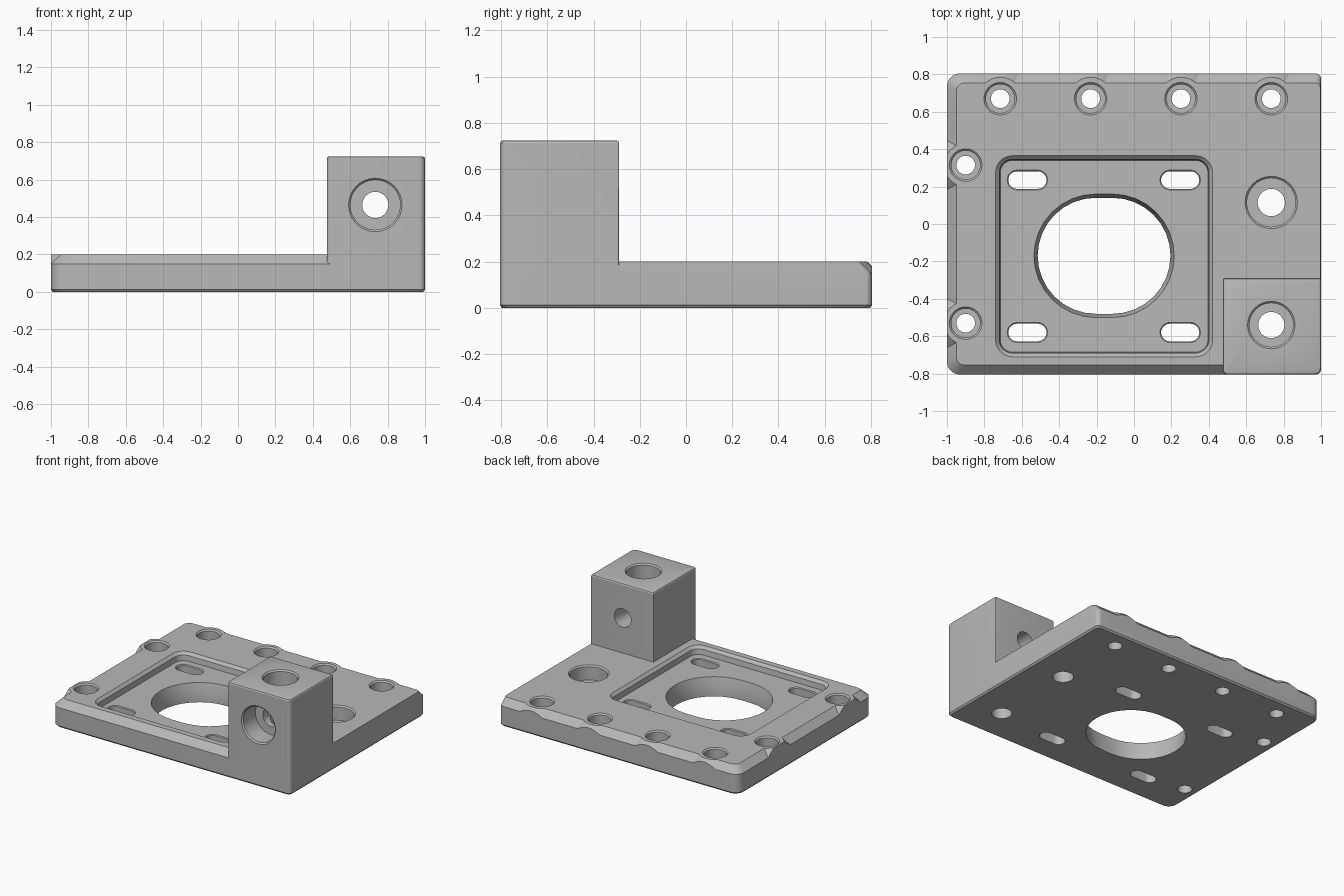
import bpy
import bmesh
from math import cos, sin, pi, radians

cube = bpy.data.objects.get("Cube")
if cube:
    bpy.data.objects.remove(cube)

metal = bpy.data.materials.new("grey_metal")
metal.use_nodes = True
GREY = (0.48, 0.48, 0.48, 1)
metal.diffuse_color = GREY
metal.node_tree.nodes["Principled BSDF"].inputs["Base Color"].default_value = GREY

TOP, EDGE, BLOCK_TOP = 0.2, 0.805, 0.725


def rounded(x0, x1, y0, y1, radii, steps=8):
    """Rounded rectangle; radii run left-front, right-front, right-back, left-back."""
    corners = [(x0, y0, 1, 1), (x1, y0, -1, 1), (x1, y1, -1, -1), (x0, y1, 1, -1)]
    points = []
    for i, ((x, y, sx, sy), r) in enumerate(zip(corners, radii)):
        for k in range(steps + 1):
            a = pi + (i + k / steps) * pi / 2
            points.append((x + sx * r + r * cos(a), y + sy * r + r * sin(a)))
    return points


def slot(x, y, r, half=0.0, steps=16):
    """Circle, or a slot along x when half is above zero."""
    points = []
    for side in (1, -1):
        count = steps + 1 if half else steps
        for k in range(count):
            a = -pi / 2 + k * pi / steps + (0 if side > 0 else pi)
            points.append((x + side * half + r * cos(a), y + r * sin(a)))
    return points


def loft(name, sections, along_front=False):
    """Solid through outlines listed from bottom to top as (points, height)."""
    bm = bmesh.new()
    rings = []
    for points, h in sections:
        rings.append([bm.verts.new((x, -h, y) if along_front else (x, y, h))
                      for x, y in points])
    bm.faces.new(rings[0][::-1])
    bm.faces.new(rings[-1])
    for low, high in zip(rings, rings[1:]):
        for i in range(len(low)):
            j = (i + 1) % len(low)
            bm.faces.new((low[i], low[j], high[j], high[i]))
    bmesh.ops.recalc_face_normals(bm, faces=bm.faces)
    mesh = bpy.data.meshes.new(name)
    bm.to_mesh(mesh)
    bm.free()
    mesh.materials.append(metal)
    obj = bpy.data.objects.new(name, mesh)
    bpy.context.collection.objects.link(obj)
    return obj


def combine(target, tool, operation):
    mod = target.modifiers.new("combine", "BOOLEAN")
    mod.object, mod.operation, mod.solver = tool, operation, "EXACT"
    with bpy.context.temp_override(object=target, active_object=target):
        bpy.ops.object.modifier_apply(modifier=mod.name)
    bpy.data.objects.remove(tool)


def bore(target, x, y, wide, narrow, top, step, bottom, along_front=False, rim=0.01):
    """Through hole with a counterbore and a small lead-in rim."""
    levels = [(narrow, bottom), (narrow, step), (wide, step), (wide, top - rim),
              (wide + 2 * rim, top + rim)]
    tool = loft("bore", [(slot(x, y, r), h) for r, h in levels], along_front)
    combine(target, tool, "DIFFERENCE")


def plate_outline(inset, right):
    r = max(0.03, 0.07 - inset / 2)
    return rounded(-1 + inset, 1 - right, -EDGE + inset, EDGE - inset,
                   (r, 0.03, 0.03, r))


# Base plate, chamfered on the left, front and back
base = loft("mounting_plate", [
    (plate_outline(0.01, 0.01), 0), (plate_outline(0, 0), 0.012),
    (plate_outline(0, 0), 0.15), (plate_outline(0.05, 0.003), TOP)])

# Screw bosses that interrupt the chamfer
screws = [(x, 0.67) for x in (-0.715, -0.232, 0.251, 0.734)]
screws += [(-0.9, 0.315), (-0.9, -0.53)]
for x, y in screws:
    boss = loft("boss", [(slot(x, y, 0.165), 0.1), (slot(x, y, 0.165), 0.15),
                         (slot(x, y, 0.115), TOP)])
    limit = loft("limit", [(plate_outline(0, 0), 0.05), (plate_outline(0, 0), 0.3)])
    combine(boss, limit, "INTERSECT")
    combine(base, boss, "UNION")

# Upright corner block with softened edges
def block_outline(d):
    return rounded(0.475 + d, 1 - d, -EDGE + d, -0.29 - d, (0.02, 0.03, 0.005, 0.005))


block = loft("corner_block", [
    (block_outline(0.01), 0), (block_outline(0), 0.012),
    (block_outline(0), BLOCK_TOP - 0.012), (block_outline(0.004), BLOCK_TOP - 0.004),
    (block_outline(0.012), BLOCK_TOP)])
combine(base, block, "UNION")

# Shallow pocket with a sloped rim
FLOOR = 0.14


def pocket_outline(d):
    return rounded(-0.74 + d, 0.42 - d, -0.71 + d, 0.365 - d, [0.09 - d] * 4)


combine(base, loft("pocket", [
    (pocket_outline(0.025), FLOOR), (pocket_outline(0.02), TOP - 0.02),
    (pocket_outline(0), TOP), (pocket_outline(0), TOP + 0.05)]), "DIFFERENCE")

# Central oval opening, wider at the pocket floor
combine(base, loft("opening", [
    (slot(-0.16, -0.17, 0.31, 0.045), -0.05), (slot(-0.16, -0.17, 0.31, 0.045), 0.06),
    (slot(-0.16, -0.17, 0.33, 0.045), FLOOR),
    (slot(-0.16, -0.17, 0.33, 0.045), FLOOR + 0.03)]), "DIFFERENCE")

# Adjustment slots
for x in (-0.57, 0.247):
    for y in (0.235, -0.58):
        combine(base, loft("slot", [
            (slot(x, y, 0.047, 0.055), -0.05), (slot(x, y, 0.047, 0.055), FLOOR - 0.006),
            (slot(x, y, 0.06, 0.055), FLOOR + 0.007)]), "DIFFERENCE")

# Counterbored screw holes
for x, y in screws:
    bore(base, x, y, 0.077, 0.05, TOP, 0.1, -0.05)
bore(base, 0.734, 0.115, 0.13, 0.073, TOP, 0.09, -0.05)
bore(base, 0.734, -0.54, 0.117, 0.07, BLOCK_TOP, 0.6, -0.05)
bore(base, 0.734, 0.465, 0.133, 0.07, EDGE, 0.65, 0.2, along_front=True)

# Smooth curved walls, crisp edges
bpy.ops.object.select_all(action="DESELECT")
base.select_set(True)
bpy.context.view_layer.objects.active = base
bpy.ops.object.shade_smooth_by_angle(angle=radians(25))
